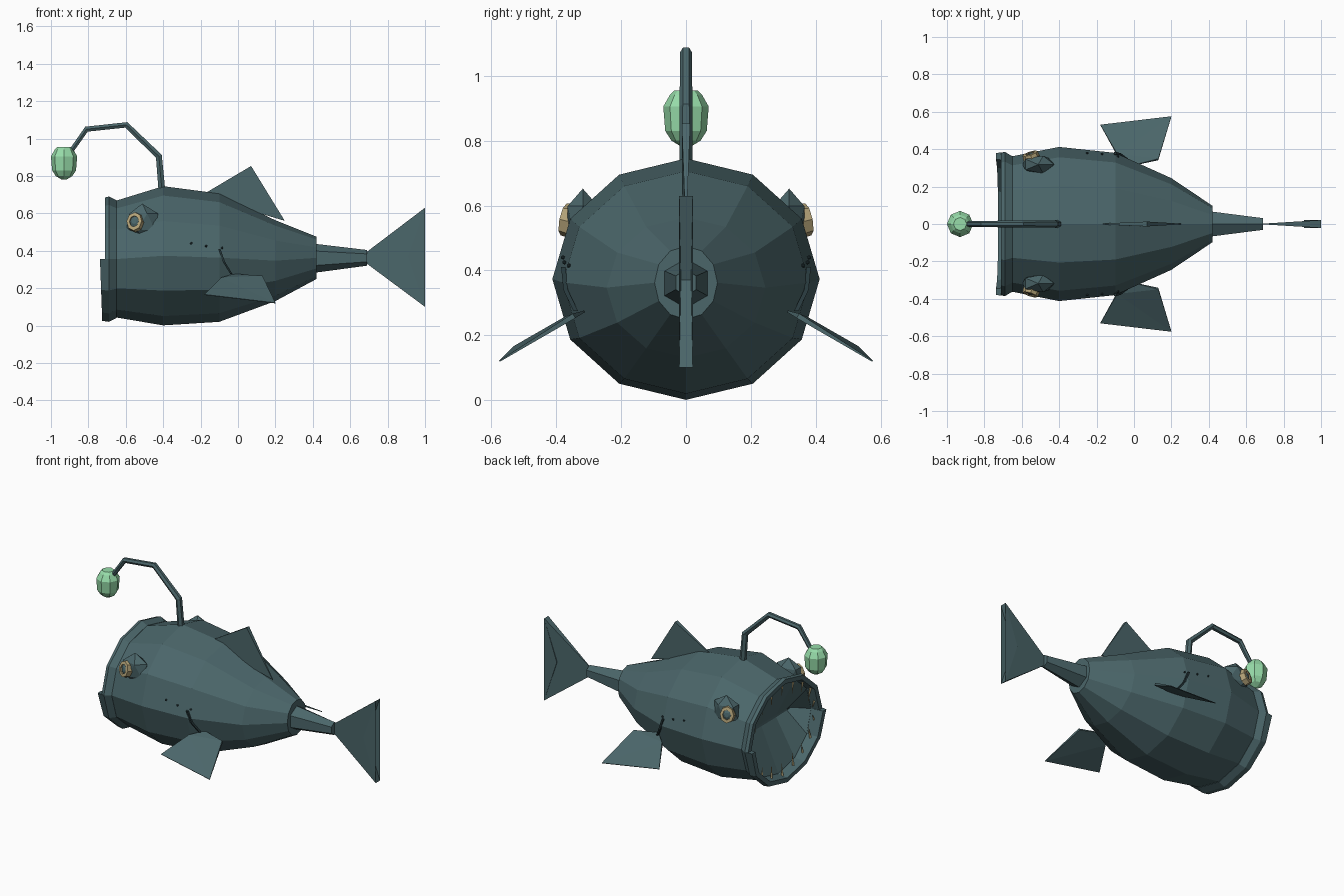
import bpy, bmesh, math
from mathutils import Vector

if "Cube" in bpy.data.objects:
    bpy.data.objects.remove(bpy.data.objects["Cube"])


def material(name, rgb):
    m = bpy.data.materials.new(name)
    m.diffuse_color = (*rgb, 1)
    m.use_nodes = True
    m.node_tree.nodes["Principled BSDF"].inputs["Base Color"].default_value = m.diffuse_color
    return m


SKIN = material("deep_teal", (0.070, 0.133, 0.144))
GLOW = material("pale_green", (0.31, 0.72, 0.40))
BONE = material("tan", (0.46, 0.37, 0.19))
DARK = material("dark_teal", (0.02, 0.04, 0.045))


def finish(bm, name, mat):
    bmesh.ops.recalc_face_normals(bm, faces=bm.faces)
    me = bpy.data.meshes.new(name)
    bm.to_mesh(me)
    bm.free()
    ob = bpy.data.objects.new(name, me)
    bpy.context.collection.objects.link(ob)
    me.materials.append(mat)
    return ob


def skin_rings(name, rings, mat, closed=False):
    """Join rings of points with quads; cap the ends or close the loop."""
    bm = bmesh.new()
    vs = [[bm.verts.new(p) for p in r] for r in rings]
    n = len(vs[0])
    pairs = list(zip(vs, vs[1:])) + ([(vs[-1], vs[0])] if closed else [])
    for a, b in pairs:
        for i in range(n):
            j = (i + 1) % n
            bm.faces.new((a[i], a[j], b[j], b[i]))
    if not closed:
        bm.faces.new(vs[0])
        bm.faces.new(vs[-1])
    return finish(bm, name, mat)


def oval(x, cz, ry, rz, n):
    return [(x, ry * math.sin(2 * math.pi * i / n), cz + rz * math.cos(2 * math.pi * i / n))
            for i in range(n)]


def fin(name, rim, ridge, half):
    """Thin fin: flat outline whose marked points are doubled to give thickness."""
    bm = bmesh.new()
    pts = [Vector(p) for p in rim]
    nrm = (pts[1] - pts[0]).cross(pts[2] - pts[0]).normalized()
    sides = []
    for s in (1, -1):
        sides.append([bm.verts.new(p + nrm * s * (half if i in ridge else 0.002))
                      for i, p in enumerate(pts)])
    bm.faces.new(sides[0])
    bm.faces.new(sides[1][::-1])
    n = len(pts)
    for i in range(n):
        j = (i + 1) % n
        bm.faces.new((sides[0][i], sides[1][i], sides[1][j], sides[0][j]))
    bmesh.ops.triangulate(bm, faces=[f for f in bm.faces if len(f.verts) > 4])
    return finish(bm, name, SKIN)


# Body, with the mouth cavity folded in at the front
sections = [(-0.54, 0.345, 0.30, 0.008), (-0.66, 0.355, 0.335, 0.29), (-0.66, 0.355, 0.36, 0.31),
            (-0.40, 0.373, 0.412, 0.372), (-0.10, 0.363, 0.38, 0.343), (0.20, 0.347, 0.245, 0.216),
            (0.42, 0.362, 0.097, 0.113)]
skin_rings("body", [oval(*s, 12) for s in sections], SKIN)
skin_rings("tail_stem", [oval(0.40, 0.36, 0.078, 0.078, 6), oval(0.42, 0.36, 0.076, 0.076, 6),
                         oval(0.69, 0.362, 0.036, 0.042, 6)], SKIN)

# Lips: two half rings
for name, a0, front, back in (("upper_lip", 0, -0.71, -0.65), ("lower_jaw", 180, -0.738, -0.65)):
    rings = []
    for k in range(7):
        a = math.radians(a0 + 30 * k)
        c, s = math.cos(a), math.sin(a)
        f = front + (0.012 * abs(s) if a0 else 0)
        rings.append([(x, c * 0.385 * r, 0.355 + s * 0.335 * r)
                      for x, r in ((f, 0.90), (f, 0.985), (-0.69, 1.0), (back, 0.94), (back, 0.87))])
    skin_rings(name, rings, SKIN)

# Teeth along both jaws
for name, sign in (("upper_teeth", 1), ("lower_teeth", -1)):
    bm = bmesh.new()
    for k in range(9):
        a = math.radians(14 + 19 * k)
        y, z = 0.345 * math.cos(a), 0.355 + sign * 0.305 * math.sin(a)
        length = (0.085 + 0.025 * (k % 2)) * (0.55 + 0.45 * math.sin(a))
        base = [bm.verts.new((-0.69 + 0.011 * math.cos(t), y + 0.011 * math.sin(t), z + sign * 0.01))
                for t in (0, math.pi / 2, math.pi, 1.5 * math.pi)]
        tip = bm.verts.new((-0.685, y * 0.93, z - sign * length))
        bm.faces.new(base)
        for i in range(4):
            bm.faces.new((base[i], base[(i + 1) % 4], tip))
    finish(bm, name, BONE)

# Tail and back fins
fin("tail_fin", [(0.69, 0, 0.395), (1.0, 0, 0.63), (0.91, 0, 0.37), (1.0, 0, 0.10), (0.69, 0, 0.33)],
    (1, 2, 3), 0.021)
fin("back_fin", [(-0.18, 0, 0.705), (0.07, 0, 0.853), (0.25, 0, 0.56), (0.05, 0, 0.62)], (1, 3), 0.013)

for side, s in (("left", 1), ("right", -1)):
    # Side fins
    fin(side + "_side_fin", [(-0.18, s * 0.53, 0.165), (0.20, s * 0.575, 0.12), (0.13, s * 0.345, 0.26),
                             (-0.02, s * 0.31, 0.275), (-0.09, s * 0.37, 0.25)], (2, 4), 0.008)

    # Eye socket, ring and pupil
    bm = bmesh.new()
    bmesh.ops.create_icosphere(bm, subdivisions=1, radius=1)
    for v in bm.verts:
        v.co = Vector((-0.512 + v.co.x * 0.095, s * (0.318 + v.co.y * 0.055), 0.555 + v.co.z * 0.097))
    finish(bm, side + "_eye_socket", SKIN)
    out = Vector((-0.30, s * 0.92, 0.20)).normalized()
    u = Vector((0, 0, 1)).cross(out).normalized()
    w = out.cross(u)
    mid = Vector((-0.552, s * 0.366, 0.555))

    def eye_ring(r, d):
        return [mid + out * d + (u * 0.85 * math.cos(t) + w * math.sin(t)) * r
                for t in (math.pi / 4 * i for i in range(8))]
    skin_rings(side + "_eye_ring", [eye_ring(0.054, -0.02), eye_ring(0.05, 0.012), eye_ring(0.03, 0.014),
                                    eye_ring(0.03, -0.02)], BONE, closed=True)
    skin_rings(side + "_pupil", [eye_ring(0.031, -0.03), eye_ring(0.031, 0.004), eye_ring(0.015, 0.012)], SKIN)

    # Gill slit
    ends = ((-0.10, 0.41, 0.381), (-0.075, 0.34, 0.374), (-0.035, 0.275, 0.343))
    skin_rings(side + "_gill_slit", [[(x + dx, s * (y + dy), z) for dx, dy in
                                      ((-0.006, -0.01), (-0.006, 0.004), (0.006, 0.004), (0.006, -0.01))]
                                     for x, z, y in ends], DARK)
    # Small pores
    bm = bmesh.new()
    for x, z, y in ((-0.25, 0.44, 0.379), (-0.17, 0.425, 0.375), (-0.085, 0.415, 0.361)):
        ret = bmesh.ops.create_icosphere(bm, subdivisions=1, radius=0.007)
        bmesh.ops.translate(bm, verts=ret["verts"], vec=(x, s * y, z))
    finish(bm, side + "_pores", DARK)

# Lure rod: six-sided tube along a bent path
path = [Vector((x, 0, z)) for x, z in
        ((-0.405, 0.70), (-0.423, 0.905), (-0.597, 1.073), (-0.81, 1.05), (-0.905, 0.915))]
radii = (0.021, 0.02, 0.018, 0.017, 0.014)
rings = []
for i, p in enumerate(path):
    t = (path[min(i + 1, 4)] - path[max(i - 1, 0)]).normalized()
    side_dir = Vector((0, 1, 0))
    up = t.cross(side_dir)
    rings.append([p + (side_dir * math.cos(a) + up * math.sin(a)) * radii[i]
                  for a in (math.pi / 3 * k for k in range(6))])
skin_rings("lure_rod", rings, SKIN)

# Glowing bulb
bulb = ((0.78, 0.012), (0.80, 0.045), (0.83, 0.064), (0.905, 0.07), (0.94, 0.05), (0.955, 0.035))
skin_rings("lure_bulb", [[(-0.93 + r * math.cos(a), r * math.sin(a), z)
                          for a in (math.pi / 4 * k for k in range(8))] for z, r in bulb], GLOW)
